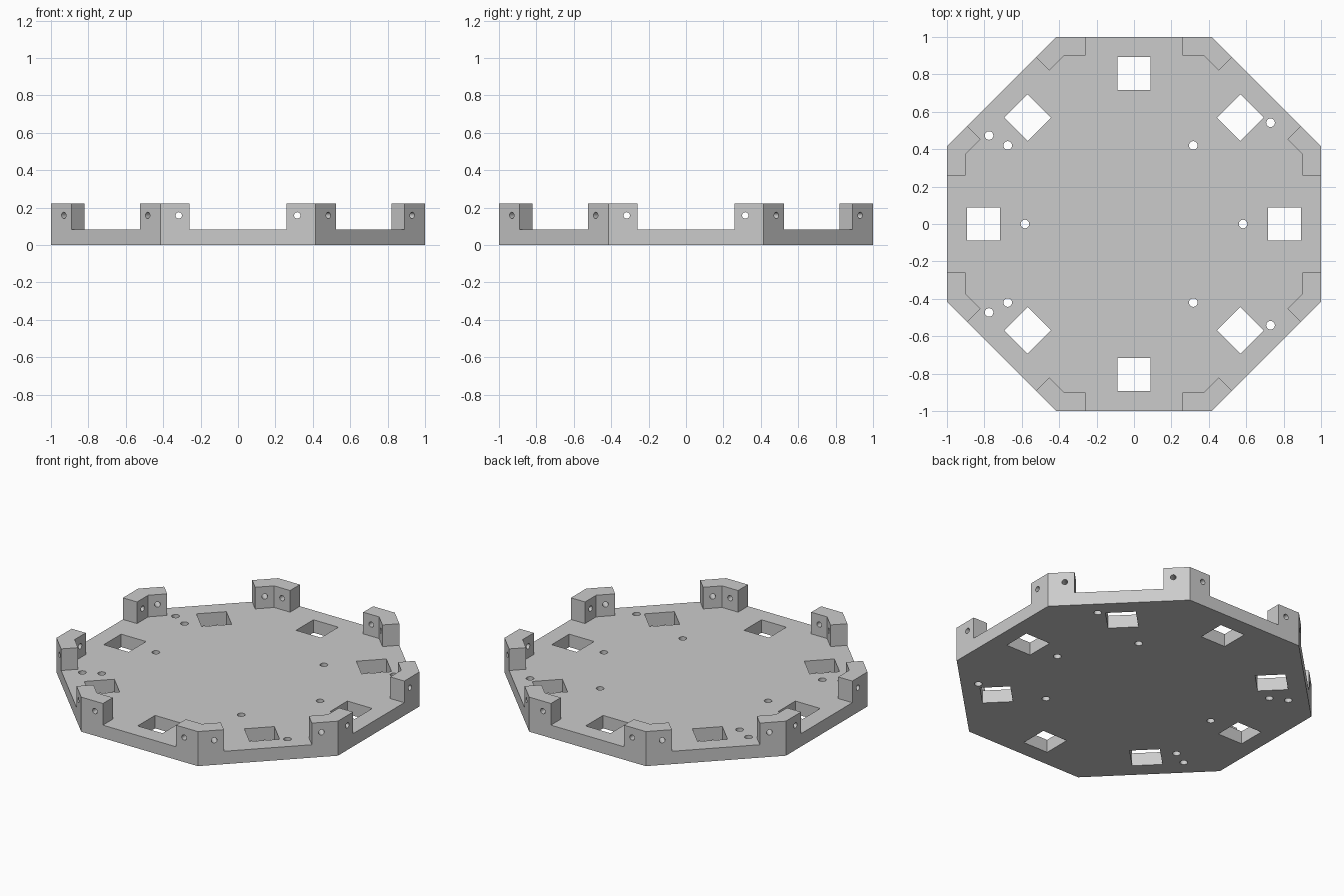
import bpy
import bmesh
from math import pi, tan
from mathutils import Matrix, Vector

HEIGHT, FLOOR = 0.222, 0.083      # overall height, plate thickness
WALL, GAP = 0.1, 0.26             # lug thickness, half the opening between lugs
CORNER = tan(pi / 8)              # half side length of the octagon of apothem 1

cube = bpy.data.objects.get("Cube")
if cube:
    bpy.data.objects.remove(cube)

grey = bpy.data.materials.new("plain grey")
grey.use_nodes = True
grey.diffuse_color = (0.6, 0.6, 0.6, 1)
grey.node_tree.nodes["Principled BSDF"].inputs["Base Color"].default_value = (0.6, 0.6, 0.6, 1)


def turn(i):
    """Rotation that carries the back side onto side i."""
    return Matrix.Rotation(-i * pi / 4, 4, "Z")


def prism(bm, outline, bottom, top):
    """Extrude a flat outline into a closed solid."""
    face = bm.faces.new([bm.verts.new((p[0], p[1], bottom)) for p in outline])
    new = bmesh.ops.extrude_face_region(bm, geom=[face])["geom"]
    verts = [v for v in new if isinstance(v, bmesh.types.BMVert)]
    bmesh.ops.translate(bm, verts=verts, vec=(0, 0, top - bottom))


def pin(bm, radius, length, matrix):
    bmesh.ops.create_cone(bm, cap_ends=True, segments=24, radius1=radius,
                          radius2=radius, depth=length, matrix=matrix)


def make_object(name, bm):
    bmesh.ops.recalc_face_normals(bm, faces=bm.faces[:])
    mesh = bpy.data.meshes.new(name)
    bm.to_mesh(mesh)
    bm.free()
    mesh.materials.append(grey)
    obj = bpy.data.objects.new(name, mesh)
    bpy.context.collection.objects.link(obj)
    return obj


def cut(target, bm):
    """Subtract a solid from the target and discard the cutter."""
    cutter = make_object("cutter", bm)
    cutter.hide_render = True
    mod = target.modifiers.new("cut", "BOOLEAN")
    mod.operation, mod.solver, mod.object = "DIFFERENCE", "EXACT", cutter
    bpy.context.view_layer.objects.active = target
    bpy.ops.object.modifier_apply(modifier=mod.name)
    bpy.data.objects.remove(cutter)


# Octagonal block at full height
bm = bmesh.new()
prism(bm, [turn(i) @ Vector((CORNER, 1, 0)) for i in range(8)], 0, HEIGHT)
tray = make_object("octagonal_tray", bm)

# Hollow it down to the plate, leaving an angled lug on each corner
bm = bmesh.new()
inner = 1 - WALL
section = [(-GAP, inner), (-GAP, 1.1), (GAP, 1.1), (GAP, inner), (CORNER * inner, inner)]
prism(bm, [turn(i) @ Vector((x, y, 0)) for i in range(8) for x, y in section], FLOOR, 0.4)
cut(tray, bm)

# Square windows, and bolt holes through both arms of every lug
bm = bmesh.new()
for i in range(8):
    window = Matrix.Translation((0, 0.804, 0)) @ Matrix.Diagonal((0.177, 0.177, 0.6, 1))
    bmesh.ops.create_cube(bm, size=1, matrix=turn(i) @ window)
    for side in (-1, 1):
        place = Matrix.Translation((side * 0.317, 0.96, 0.158))
        pin(bm, 0.017, 0.2, turn(i) @ place @ Matrix.Rotation(pi / 2, 4, "X"))

# Small round holes through the plate
holes = [(-0.583, 0), (0.583, 0)]
for x, y in [(0.317, 0.42), (-0.675, 0.42), (-0.775, 0.473), (0.73, 0.541)]:
    holes += [(x, y), (x, -y)]
for x, y in holes:
    pin(bm, 0.023, 0.5, Matrix.Translation((x, y, 0)))
cut(tray, bm)

# Crisp flat faces, with only the round bores smoothed
bpy.ops.object.select_all(action="DESELECT")
tray.select_set(True)
bpy.context.view_layer.objects.active = tray
bpy.ops.object.shade_smooth_by_angle(angle=pi / 6)
